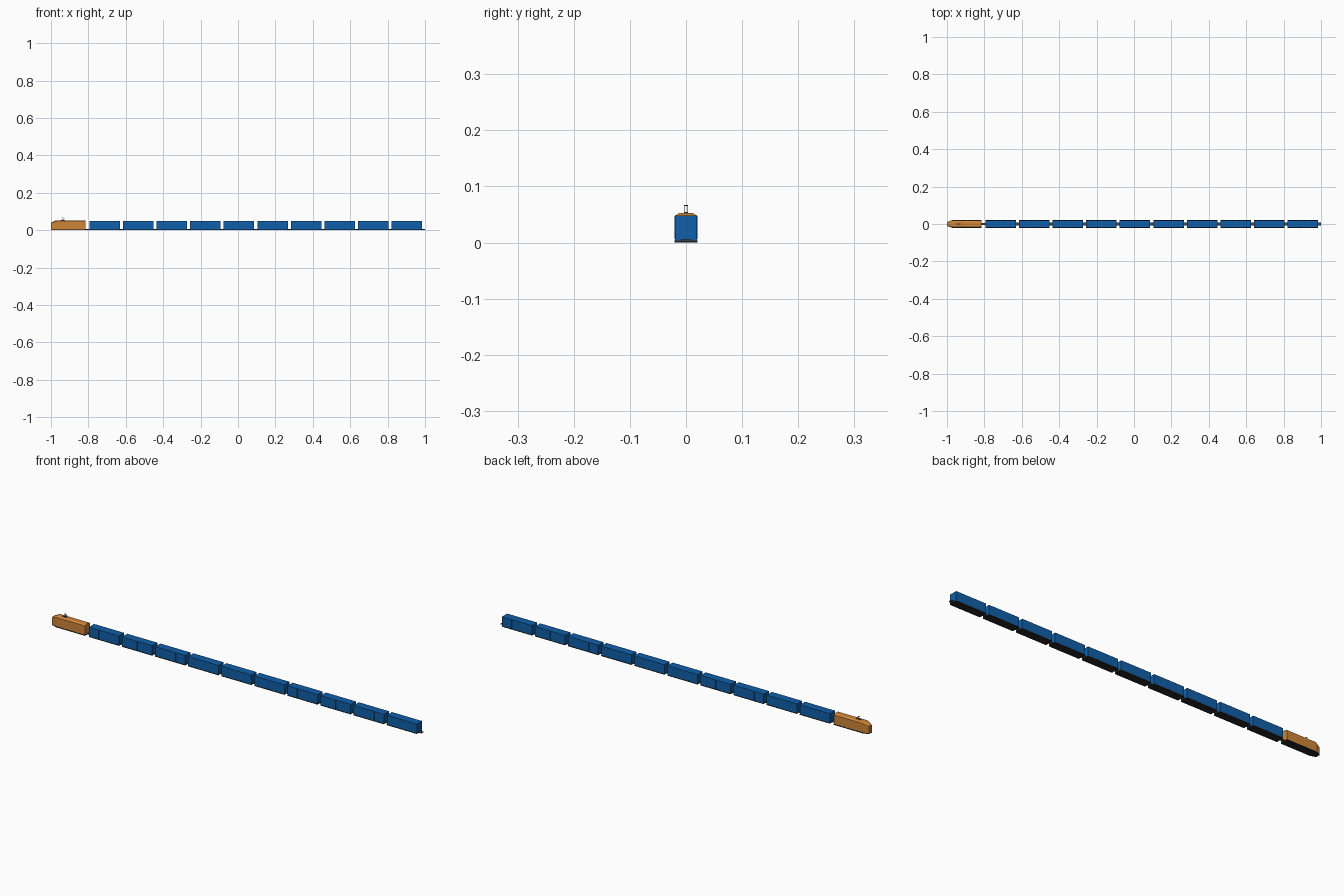
import bpy, bmesh
from mathutils import Vector

if "Cube" in bpy.data.objects:
    bpy.data.objects.remove(bpy.data.objects["Cube"])


def material(name, rgb):
    m = bpy.data.materials.new(name)
    m.diffuse_color = (*rgb, 1)
    m.use_nodes = True
    m.node_tree.nodes["Principled BSDF"].inputs["Base Color"].default_value = m.diffuse_color
    return m


ORANGE = material("orange paint", (0.62, 0.24, 0.04))
BLUE = material("blue paint", (0.005, 0.115, 0.40))
DARK = material("dark underframe", (0.018, 0.018, 0.018))
GREY = material("grey metal", (0.06, 0.065, 0.07))


def finish(bm, name, mat):
    bmesh.ops.recalc_face_normals(bm, faces=bm.faces)
    me = bpy.data.meshes.new(name)
    bm.to_mesh(me)
    bm.free()
    me.materials.append(mat)
    ob = bpy.data.objects.new(name, me)
    bpy.context.collection.objects.link(ob)
    return ob


def loft(name, sections, mat):
    """Skin a list of closed point rings and cap both ends."""
    bm = bmesh.new()
    rings = [[bm.verts.new(p) for p in s] for s in sections]
    for a, b in zip(rings, rings[1:]):
        n = len(a)
        for i in range(n):
            bm.faces.new((a[i], a[(i + 1) % n], b[(i + 1) % n], b[i]))
    bm.faces.new(rings[0])
    bm.faces.new(rings[-1])
    return finish(bm, name, mat)


def box(name, x0, x1, half_y, z0, z1, mat, y=0):
    ring = [(y - half_y, z0), (y + half_y, z0), (y + half_y, z1), (y - half_y, z1)]
    return loft(name, [[(x, *p) for p in ring] for x in (x0, x1)], mat)


def bar(name, p, q, r, mat):
    p, q = Vector(p), Vector(q)
    bm = bmesh.new()
    bmesh.ops.create_cone(bm, segments=6, radius1=r, radius2=r, depth=(q - p).length, cap_ends=True)
    bm.transform(Vector((q - p)).to_track_quat('Z', 'Y').to_matrix().to_4x4())
    bmesh.ops.translate(bm, verts=bm.verts, vec=(p + q) / 2)
    return finish(bm, name, mat)


# locomotive body: tapered nose, chamfered roof
def loco_ring(x, w, shoulder, roof_w, top):
    return [(x, -w, 0.004), (x, w, 0.004), (x, w, shoulder),
            (x, roof_w, top), (x, -roof_w, top), (x, -w, shoulder)]


loft("locomotive_body", [loco_ring(-1.0, 0.011, 0.036, 0.008, 0.040),
                         loco_ring(-0.972, 0.0195, 0.048, 0.011, 0.053),
                         loco_ring(-0.815, 0.0195, 0.048, 0.011, 0.053)], ORANGE)
loft("locomotive_underframe", [[(x, -w, 0), (x, w, 0), (x, w, 0.004), (x, -w, 0.004)]
                               for x, w in ((-1.0, 0.011), (-0.972, 0.0205), (-0.815, 0.0205))], DARK)

# pantograph on the roof
box("pantograph_base", -0.948, -0.925, 0.004, 0.053, 0.0545, GREY)
for y in (-0.003, 0.003):
    bar("pantograph_lower_arm", (-0.945, y, 0.054), (-0.928, y, 0.060), 0.0008, GREY)
    bar("pantograph_upper_arm", (-0.928, y, 0.060), (-0.938, y, 0.066), 0.0008, GREY)
box("pantograph_head", -0.940, -0.936, 0.004, 0.0655, 0.067, GREY)

# ten identical wagons with side ribs, underframe and rear coupler
PITCH, LENGTH, FIRST = 0.1794, 0.163, -0.794
box("front_coupler", -0.816, FIRST + 0.001, 0.006, 0.002, 0.006, GREY)
for i in range(10):
    x = FIRST + i * PITCH
    box("wagon_body", x, x + LENGTH, 0.0200, 0.004, 0.0485, BLUE)
    box("wagon_underframe", x, x + LENGTH, 0.0205, 0, 0.004, DARK)
    end = min(x + PITCH, 1.0)
    box("coupler", x + LENGTH - 0.001, end, 0.008, 0.002, 0.006, GREY)
    for f in (0.32, 0.5, 0.68):
        for side in (-1, 1):
            box("wagon_side_rib", x + f * LENGTH - 0.001, x + f * LENGTH + 0.001,
                0.0004, 0.006, 0.047, BLUE, side * 0.0202)
